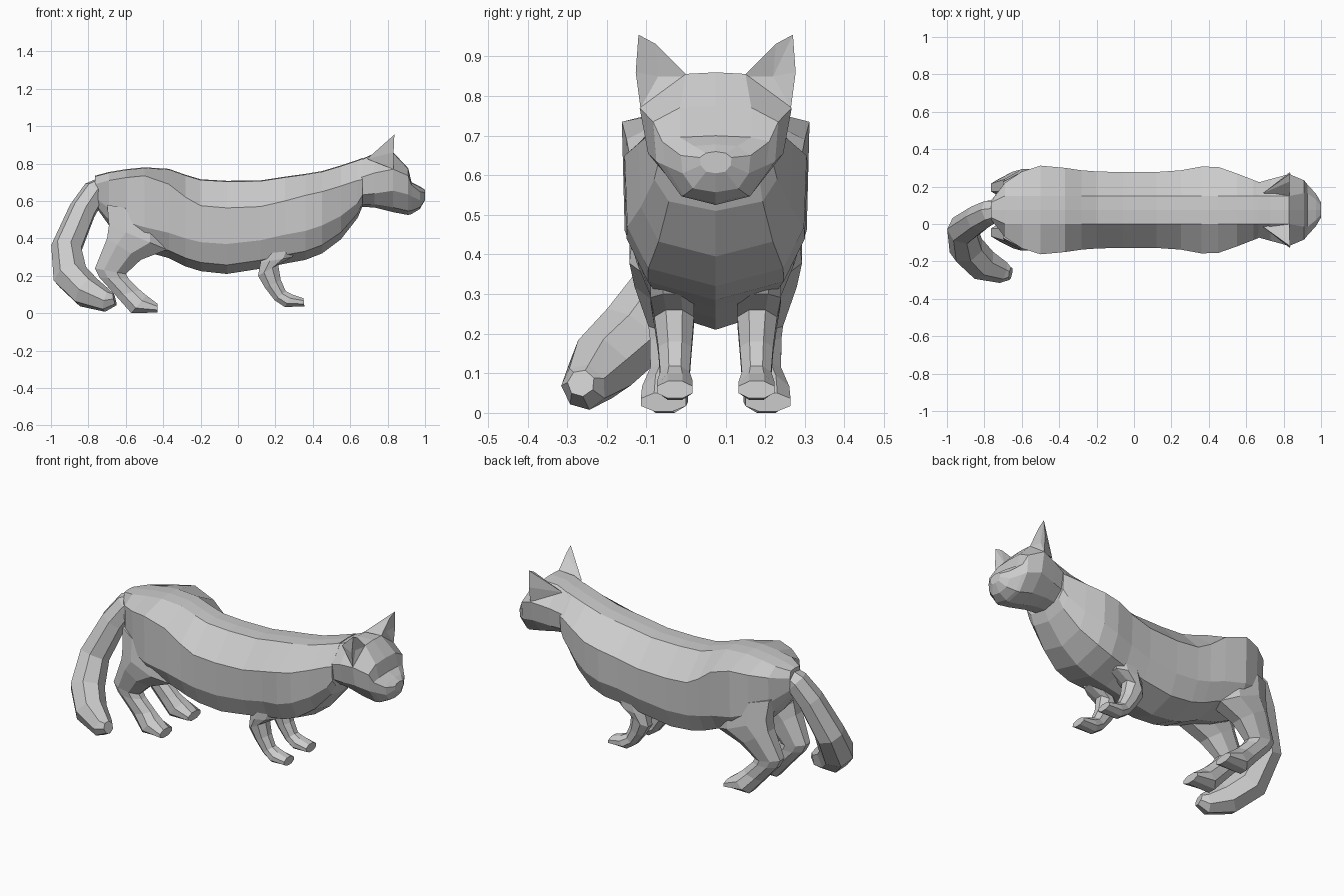
import bpy, bmesh
from math import cos, sin, tau
from mathutils import Vector

MID = 0.075  # y of the animal's plane of symmetry


def make(name, rings):
    """Skin a list of equally sized point rings and cap both ends."""
    bm = bmesh.new()
    vs = [[bm.verts.new(p) for p in r] for r in rings]
    n = len(rings[0])
    for a, b in zip(vs, vs[1:]):
        for i in range(n):
            j = (i + 1) % n
            bm.faces.new((a[i], a[j], b[j], b[i]))
    bm.faces.new(vs[0])
    bm.faces.new(vs[-1])
    return finish(name, bm)


def finish(name, bm):
    bmesh.ops.recalc_face_normals(bm, faces=bm.faces)
    me = bpy.data.meshes.new(name)
    bm.to_mesh(me)
    bm.free()
    ob = bpy.data.objects.new(name, me)
    bpy.context.collection.objects.link(ob)
    return ob


def section(x, top, crease, low, bottom, w, tw=0.075, lw=0.97, bw=0.74, rise=0.3):
    """Symmetric torso/head cross-section at x."""
    half = [(min(tw, w * 0.8), top - 0.004), (w, crease), (w * lw, low),
            (w * bw, bottom + rise * (low - bottom))]
    pts = [(0, top)] + half + [(0, bottom)] + [(-y, z) for y, z in reversed(half)]
    return [(x, MID + y, z) for y, z in pts]


# Torso: x, top, upper crease, lower crease, bottom, half width
torso = [
    (-0.765, 0.735, 0.69, 0.62, 0.575, 0.05),
    (-0.69, 0.755, 0.71, 0.56, 0.47, 0.145),
    (-0.60, 0.77, 0.725, 0.49, 0.38, 0.205),
    (-0.50, 0.78, 0.735, 0.46, 0.33, 0.237),
    (-0.37, 0.772, 0.69, 0.43, 0.295, 0.225),
    (-0.28, 0.74, 0.62, 0.40, 0.25, 0.212),
    (-0.20, 0.716, 0.575, 0.38, 0.225, 0.206),
    (-0.06, 0.708, 0.563, 0.37, 0.21, 0.202),
    (0.12, 0.710, 0.57, 0.39, 0.238, 0.203),
    (0.25, 0.73, 0.60, 0.42, 0.265, 0.212),
    (0.36, 0.745, 0.63, 0.44, 0.285, 0.232),
    (0.45, 0.76, 0.65, 0.47, 0.32, 0.23),
    (0.55, 0.79, 0.68, 0.52, 0.395, 0.195),
    (0.64, 0.82, 0.71, 0.59, 0.51, 0.16),
    (0.665, 0.83, 0.715, 0.63, 0.57, 0.15),
]
make("torso", [section(*r) for r in torso])

# Head: same columns plus top, lower and bottom widths
head = [
    (0.64, 0.815, 0.72, 0.63, 0.57, 0.14, 0.075, 0.9, 0.5, 0.22),
    (0.73, 0.855, 0.75, 0.64, 0.565, 0.165, 0.075, 0.9, 0.5, 0.22),
    (0.83, 0.86, 0.77, 0.655, 0.54, 0.192, 0.075, 0.89, 0.5, 0.22),
    (0.91, 0.775, 0.735, 0.635, 0.525, 0.158, 0.09, 0.95, 0.55, 0.2),
    (0.928, 0.70, 0.685, 0.625, 0.53, 0.135, 0.09, 0.95, 0.6, 0.2),
    (0.972, 0.678, 0.65, 0.605, 0.557, 0.088, 0.055, 0.95, 0.65, 0.2),
    (1.00, 0.66, 0.645, 0.625, 0.605, 0.04, 0.025, 0.95, 0.6, 0.2),
]
make("head", [section(*r) for r in head])


def limb(name, side, rows, n=8):
    """Rows: back x,z, front x,z, outward offset, half width."""
    rings = []
    for bx, bz, fx, fz, off, hw in rows:
        ring = []
        for k in range(n):
            a = tau * (k + 0.5) / n
            u = 0.5 + 0.5 * cos(a) / cos(tau / 16)
            v = sin(a) / cos(tau / 16)
            ring.append((bx + (fx - bx) * u, MID + side * (off + hw * v),
                         bz + (fz - bz) * u))
        rings.append(ring)
    return make(name, rings)


hind = [
    (-0.70, 0.58, -0.38, 0.52, 0.115, 0.085),
    (-0.69, 0.47, -0.38, 0.34, 0.13, 0.088),
    (-0.70, 0.40, -0.52, 0.285, 0.13, 0.075),
    (-0.765, 0.24, -0.60, 0.21, 0.12, 0.05),
    (-0.74, 0.19, -0.585, 0.185, 0.12, 0.046),
    (-0.65, 0.09, -0.525, 0.125, 0.12, 0.045),
    (-0.57, 0.0, -0.49, 0.095, 0.128, 0.058),
    (-0.43, 0.004, -0.43, 0.05, 0.132, 0.057),
]
fore = [
    (0.14, 0.36, 0.34, 0.40, 0.115, 0.05),
    (0.12, 0.27, 0.29, 0.30, 0.11, 0.055),
    (0.107, 0.20, 0.215, 0.26, 0.105, 0.05),
    (0.145, 0.135, 0.228, 0.18, 0.103, 0.042),
    (0.195, 0.07, 0.255, 0.118, 0.103, 0.037),
    (0.25, 0.033, 0.29, 0.1, 0.103, 0.045),
    (0.355, 0.037, 0.35, 0.08, 0.103, 0.045),
]


def ear(name, s):
    """Upright ear: flat outline in front, drawn back to one point."""
    front = [(0.83, 0.07, 0.85), (0.832, 0.152, 0.932), (0.836, 0.195, 0.955),
             (0.832, 0.202, 0.86), (0.83, 0.19, 0.77)]
    bm = bmesh.new()
    vs = [bm.verts.new((x, MID + s * y, z)) for x, y, z in front]
    back = bm.verts.new((0.69, MID + s * 0.09, 0.825))
    dish = bm.verts.new((0.815, MID + s * 0.145, 0.85))
    for i in range(5):
        a, b = vs[i], vs[(i + 1) % 5]
        bm.faces.new((a, b, back))
        bm.faces.new((b, a, dish))
    finish(name, bm)


for side, tag in ((-1, "right"), (1, "left")):
    limb("hind_leg_" + tag, side, hind)
    limb("front_leg_" + tag, side, fore)
    ear("ear_" + tag, side)

# Tail: centre points and radii, curling down to one side
path = [((-0.70, 0.075, 0.69), 0.05), ((-0.765, 0.065, 0.65), 0.068),
        ((-0.83, 0.03, 0.55), 0.075), ((-0.915, -0.03, 0.35), 0.085),
        ((-0.895, -0.13, 0.20), 0.096), ((-0.81, -0.215, 0.115), 0.09),
        ((-0.70, -0.258, 0.065), 0.06), ((-0.66, -0.265, 0.075), 0.035)]
pts = [Vector(p) for p, r in path]
rings = []
for i, (p, r) in enumerate(path):
    t = (pts[min(i + 1, len(pts) - 1)] - pts[max(i - 1, 0)]).normalized()
    if i == 0:
        u = t.orthogonal().normalized()
    u = (u - t * u.dot(t)).normalized()
    v = t.cross(u)
    rings.append([pts[i] + r * (u * cos(tau * k / 7) + v * sin(tau * k / 7))
                  for k in range(7)])
make("tail", rings)
